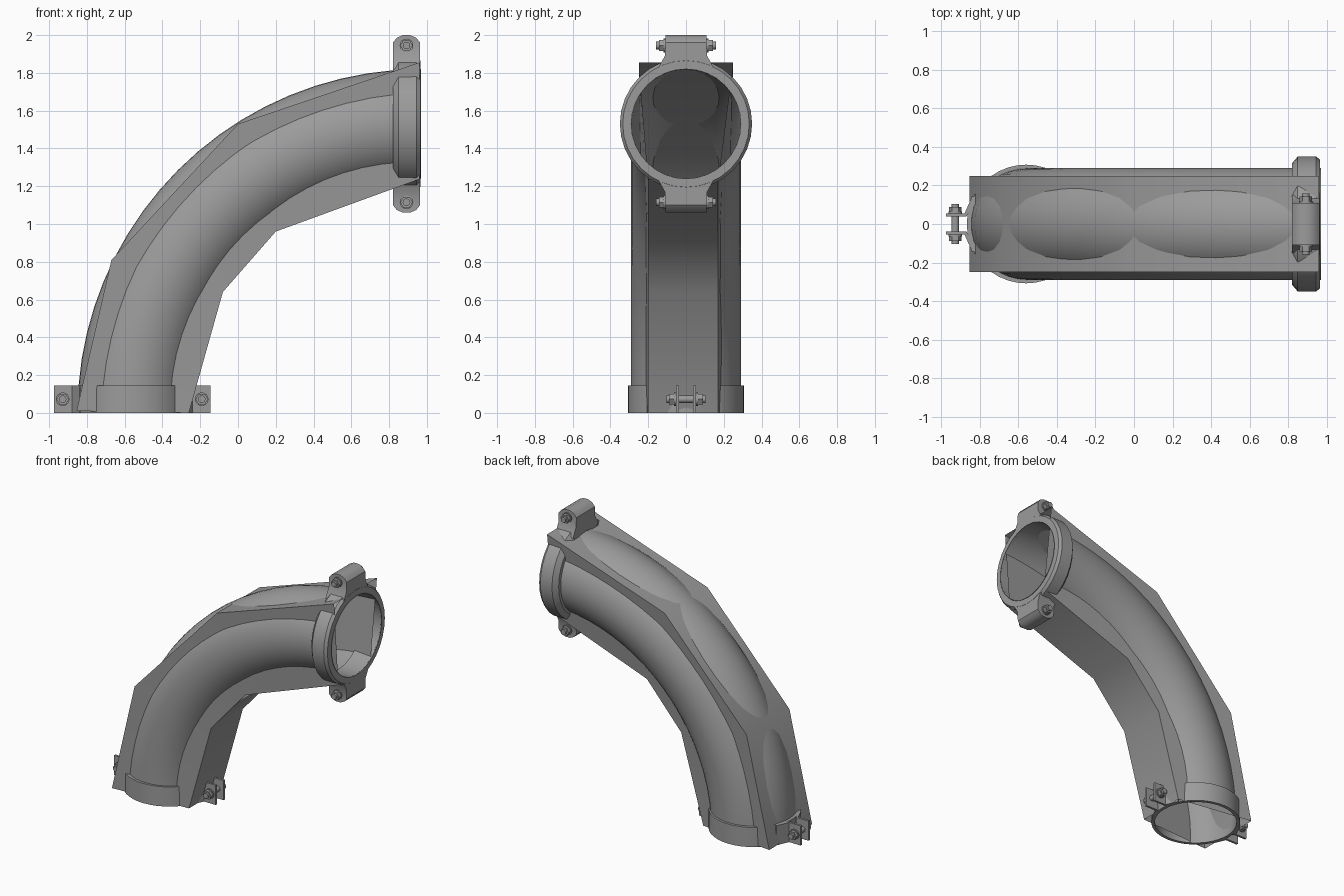
import bpy, bmesh, math
from mathutils import Vector

if "Cube" in bpy.data.objects:
    bpy.data.objects.remove(bpy.data.objects["Cube"])

steel = bpy.data.materials.new("grey_steel")
steel.use_nodes = True
steel.diffuse_color = (0.33, 0.33, 0.33, 1)
steel.node_tree.nodes["Principled BSDF"].inputs["Base Color"].default_value = (0.33, 0.33, 0.33, 1)

BEND_X = 0.97      # bend centre, at floor level
BEND_R = 1.53      # bend radius of the pipe's centre line
PIPE_R = 0.29
FOOT_X = BEND_X - BEND_R


def loft(name, rings, cap=True, loop=False, smooth=35):
    """Skin a list of closed rings of points into one object."""
    bm = bmesh.new()
    rows = [[bm.verts.new(p) for p in ring] for ring in rings]
    pairs = list(zip(rows, rows[1:] + rows[:1])) if loop else list(zip(rows, rows[1:]))
    for a, b in pairs:
        for i in range(len(a)):
            j = (i + 1) % len(a)
            bm.faces.new((a[i], a[j], b[j], b[i]))
    if cap and not loop:
        bm.faces.new(rows[0])
        bm.faces.new(rows[-1])
    bmesh.ops.recalc_face_normals(bm, faces=bm.faces)
    mesh = bpy.data.meshes.new(name)
    bm.to_mesh(mesh)
    bm.free()
    mesh.materials.append(steel)
    obj = bpy.data.objects.new(name, mesh)
    bpy.context.collection.objects.link(obj)
    bpy.ops.object.select_all(action="DESELECT")
    obj.select_set(True)
    bpy.context.view_layer.objects.active = obj
    bpy.ops.object.shade_smooth_by_angle(angle=math.radians(smooth))
    return obj


def circle(r, n):
    return [(r * math.cos(2 * math.pi * i / n), r * math.sin(2 * math.pi * i / n)) for i in range(n)]


def rod(name, x, z, y0, y1, r, n):
    """Solid prism along y."""
    return loft(name, [[(x + u, y, z + v) for u, v in circle(r, n)] for y in (y0, y1)])


def bolt(name, x, z, grip):
    """Shaft through an ear, with a washer and a hex nut on both sides."""
    rod(name + "_shaft", x, z, -grip - 0.05, grip + 0.05, 0.02, 12)
    for side, s in (("left", 1), ("right", -1)):
        rod(f"{name}_{side}_washer", x, z, s * grip, s * (grip + 0.01), 0.036, 16)
        rod(f"{name}_{side}_nut", x, z, s * (grip + 0.01), s * (grip + 0.035), 0.033, 6)


# Smooth quarter-bend pipe
rings = []
for k in range(21):
    a = math.radians(90) * k / 20
    out = Vector((-math.cos(a), 0, math.sin(a)))
    centre = Vector((BEND_X, 0, 0)) + out * BEND_R
    rings.append([centre + out * u + Vector((0, v, 0)) for u, v in circle(PIPE_R, 40)])
loft("bent_pipe", rings, cap=False)

# Faceted four-sided sleeve around the bend, open at both ends
outer = [(-0.855, 0.01), (-0.67, 0.81), (0, 1.53), (0.96, 1.855)]
inner = [(-0.26, 0), (-0.08, 0.64), (0.2, 0.96), (0.96, 1.237)]
loft("faceted_sleeve", [[(ox, -0.25, oz), (ox, 0.25, oz), (ix, 0.17, iz), (ix, -0.2, iz)]
                        for (ox, oz), (ix, iz) in zip(outer, inner)], cap=False, smooth=40)

# Upper clamp: chamfered ring round the pipe mouth
profile = [(0.82, 0.29), (0.82, 0.315), (0.85, 0.35), (0.945, 0.35), (0.965, 0.335), (0.965, 0.29)]
loft("upper_clamp_ring", [[(x, v, BEND_R + u) for u, v in circle(r, 32)] for x, r in profile], loop=True)

# Upper clamp ears: flared foot, rounded tip
EAR_X = 0.892
ear = [(0.29, 0.072, 0.15), (0.36, 0.072, 0.112), (0.43, 0.072, 0.108), (0.455, 0.052, 0.108), (0.47, 0.02, 0.108)]
for side, s in (("top", 1), ("bottom", -1)):
    loft(f"upper_clamp_{side}_ear",
         [[(EAR_X + i * w, j * d, BEND_R + s * h) for i, j in ((-1, -1), (1, -1), (1, 1), (-1, 1))]
          for h, w, d in ear])
    bolt(f"upper_clamp_{side}_bolt", EAR_X, BEND_R + s * 0.415, 0.108)

# Lower clamp: thin band round the pipe foot
BAND_H = 0.145
band = [(0, 0.285), (0, 0.308), (BAND_H, 0.308), (BAND_H, 0.285)]
loft("lower_clamp_band", [[(FOOT_X + u, v, z) for u, v in circle(r, 40)] for z, r in band], loop=True)

# Lower clamp ears: pairs of bent plates joined by a bolt
plate = [(0.265, 0.14), (0.31, 0.038), (0.415, 0.038), (0.415, 0.054), (0.32, 0.054), (0.28, 0.145)]
for end, sx in (("inner", 1), ("outer", -1)):
    for side, sy in (("left", 1), ("right", -1)):
        loft(f"lower_clamp_{end}_{side}_plate",
             [[(FOOT_X + sx * u, sy * v, z) for u, v in plate] for z in (0, BAND_H)])
    bolt(f"lower_clamp_{end}_bolt", FOOT_X + sx * 0.368, BAND_H / 2, 0.054)
